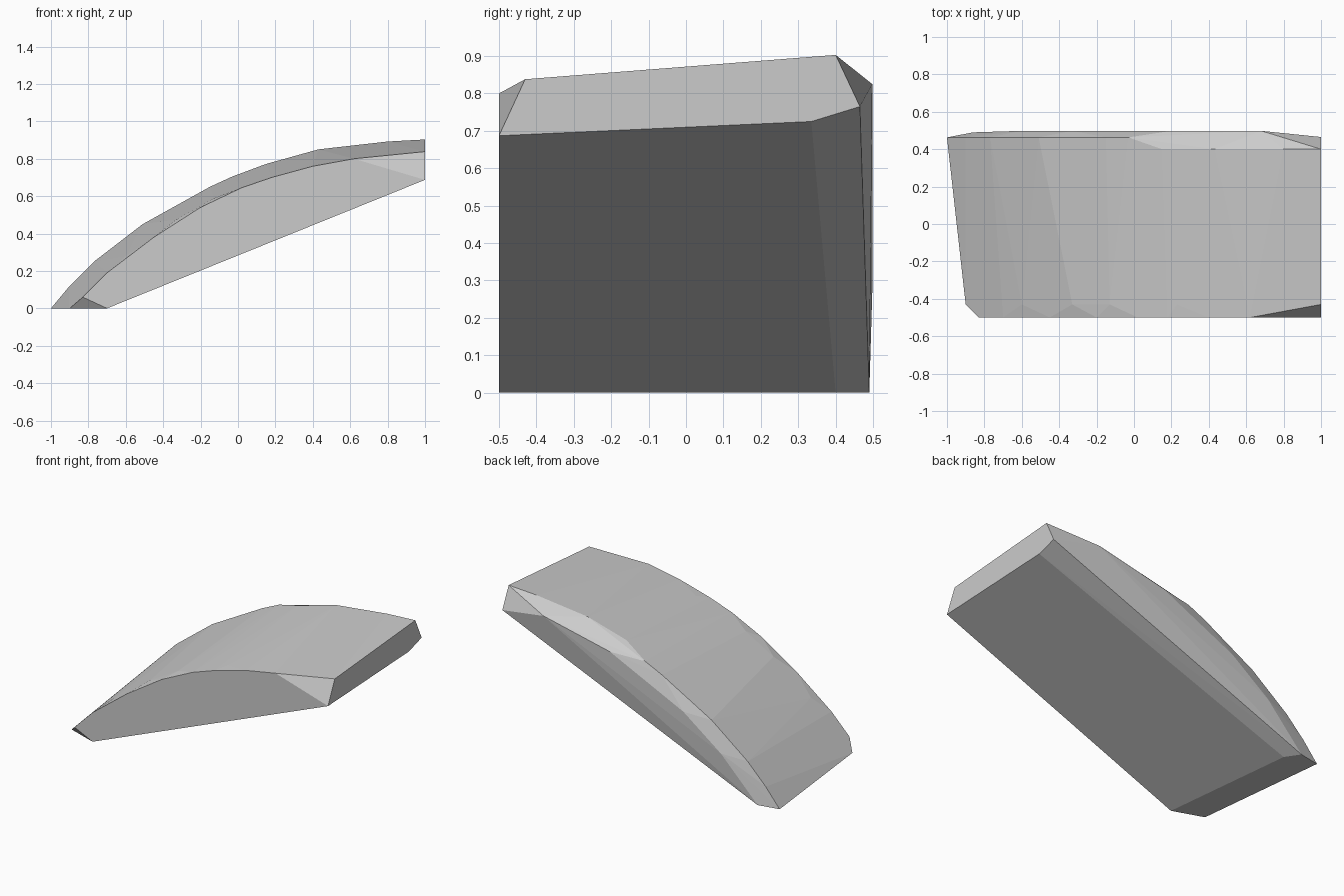
import bpy
import bmesh

cube = bpy.data.objects.get("Cube")
if cube:
    bpy.data.objects.remove(cube, do_unlink=True)

stone = bpy.data.materials.new("stone grey")
stone.use_nodes = True
colour = (0.6, 0.6, 0.6, 1)
stone.diffuse_color = colour
stone.node_tree.nodes["Principled BSDF"].inputs["Base Color"].default_value = colour

# Flat front side: curved top edge over a straight sloping underside
front_side = [(-0.70, 0), (-0.83, 0.06), (-0.70, 0.19), (-0.45, 0.38), (-0.20, 0.54),
              (0.02, 0.645), (0.18, 0.70), (0.40, 0.76), (0.62, 0.80), (1, 0.687)]
# Top ridge just behind the front bevel
front_ridge = [(-0.90, 0), (-0.60, 0.28), (-0.33, 0.475), (-0.13, 0.588),
               (0.23, 0.722), (0.80, 0.82), (1, 0.838)]
# Higher top ridge in front of the back bevel
back_ridge_low = [(-1, 0), (-0.90, 0.12), (-0.77, 0.25), (-0.51, 0.45), (-0.15, 0.65), (-0.03, 0.705)]
back_ridge_high = [(0.15, 0.772), (0.43, 0.85), (0.80, 0.892), (1, 0.903)]
# Bulging back side
back_side = [(-0.60, 0.27), (-0.33, 0.47), (0.20, 0.72), (0.68, 0.825)]

points = []
for profile, y in ((front_side, -0.5), (front_ridge, -0.43), (back_ridge_low, 0.463),
                   (back_ridge_high, 0.4), (back_side, 0.498)):
    points += [(x, y, z) for x, z in profile]

# Underside chamfer corners along the back
points += [(-0.80, 0.4, 0), (1, 0.335, 0.725), (-0.86, 0.49, 0), (1, 0.465, 0.765)]

# Wrap the profiles in one faceted block
bm = bmesh.new()
for p in points:
    bm.verts.new(p)
hull = bmesh.ops.convex_hull(bm, input=bm.verts)
spare = {v for v in hull["geom_interior"] + hull["geom_unused"]
         if isinstance(v, bmesh.types.BMVert)}
bmesh.ops.delete(bm, geom=list(spare), context="VERTS")
bmesh.ops.dissolve_limit(bm, angle_limit=0.01, verts=bm.verts, edges=bm.edges)
bmesh.ops.recalc_face_normals(bm, faces=bm.faces)

mesh = bpy.data.meshes.new("arched_block")
bm.to_mesh(mesh)
bm.free()
mesh.materials.append(stone)
block = bpy.data.objects.new("arched_block", mesh)
bpy.context.collection.objects.link(block)
